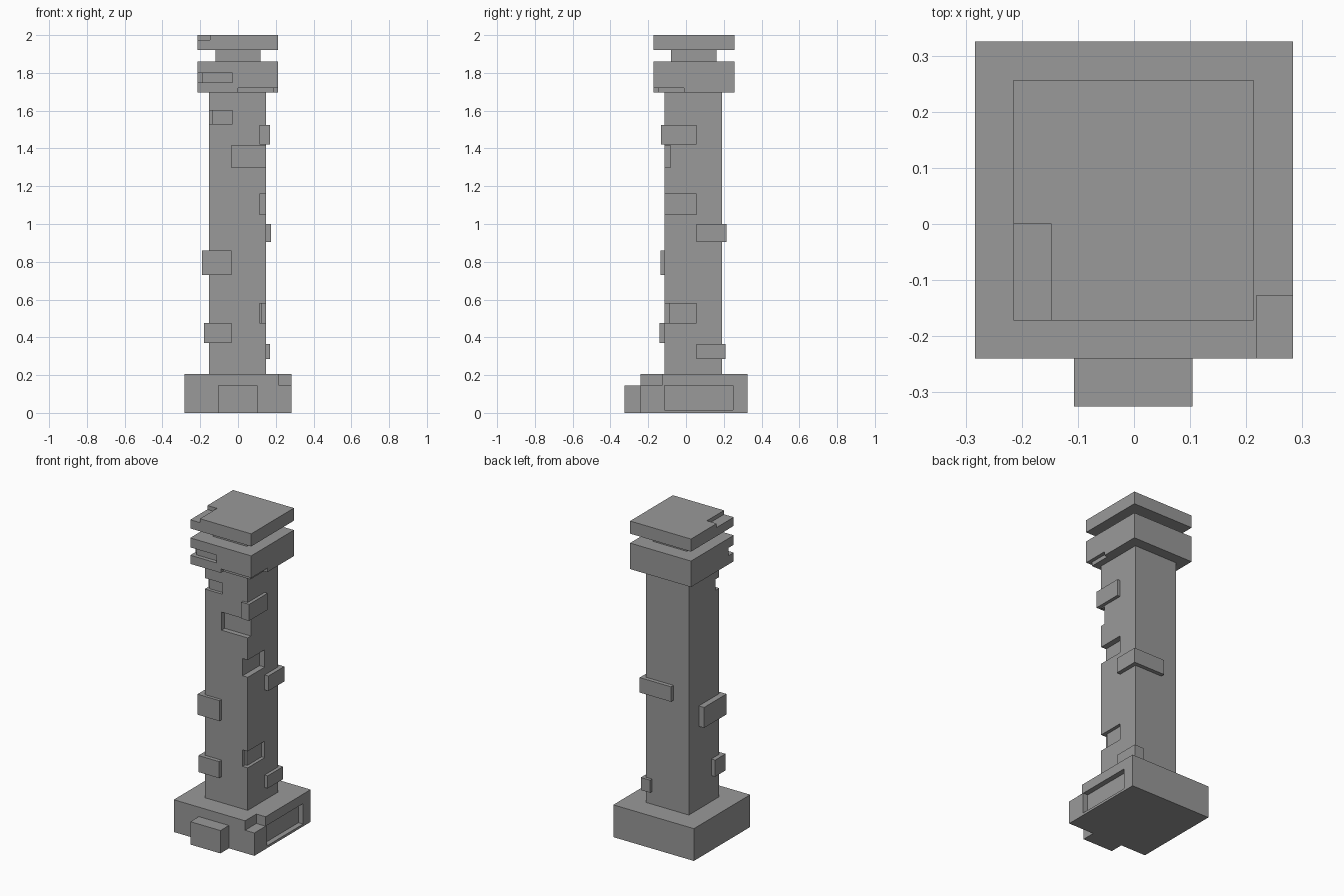
import bpy

cube = bpy.data.objects.get("Cube")
if cube:
    bpy.data.objects.remove(cube, do_unlink=True)

stone = bpy.data.materials.new("grey_stone")
stone.use_nodes = True
colour = (0.32, 0.32, 0.32, 1)
stone.diffuse_color = colour
stone.node_tree.nodes["Principled BSDF"].inputs["Base Color"].default_value = colour


def box(name, x, y, z):
    """Axis-aligned block from (low, high) ranges."""
    bpy.ops.mesh.primitive_cube_add(size=1)
    ob = bpy.context.object
    ob.name = ob.data.name = name
    for v in ob.data.vertices:
        v.co = [r[0] if c < 0 else r[1] for c, r in zip(v.co, (x, y, z))]
    ob.data.materials.append(stone)
    return ob


def carve(target, *cuts):
    """Subtract box-shaped notches from a block."""
    for x, y, z in cuts:
        cutter = box("cutter", x, y, z)
        cutter.hide_render = True
        mod = target.modifiers.new("notch", 'BOOLEAN')
        mod.operation = 'DIFFERENCE'
        mod.solver = 'EXACT'
        mod.object = cutter
        bpy.context.view_layer.objects.active = target
        bpy.ops.object.modifier_apply(modifier=mod.name)
        mesh = cutter.data
        bpy.data.objects.remove(cutter, do_unlink=True)
        bpy.data.meshes.remove(mesh)


OUT = 0.5  # cutters run past the open sides

# Plinth with a chipped corner, a side recess and a front block
plinth = box("plinth", (-0.283, 0.283), (-0.24, 0.325), (0, 0.205))
carve(plinth,
      ((0.218, OUT), (-OUT, -0.127), (0.145, OUT)),
      ((0.25, OUT), (-0.115, 0.25), (0.015, 0.145)))
box("plinth_front_block", (-0.107, 0.104), (-0.325, -0.23), (0, 0.145))

# Shaft with missing stones, mostly at the corners
shaft = box("shaft", (-0.153, 0.149), (-0.115, 0.19), (0.2, 1.73))
carve(shaft,
      ((-OUT, -0.03), (-OUT, -0.095), (1.53, 1.6)),
      ((-OUT, -0.135), (-OUT, -0.075), (1.53, 1.6)),
      ((-0.035, OUT), (-OUT, -0.083), (1.3, 1.415)),
      ((0.113, OUT), (-OUT, 0.055), (1.05, 1.16)),
      ((0.113, OUT), (-OUT, -0.09), (0.475, 0.58)),
      ((0.128, OUT), (-OUT, 0.055), (0.475, 0.58)))

# Stones standing proud of the shaft corners
stones = {
    "upper_front_left_stone": ((0.115, 0.17), (-0.132, 0.055), (1.42, 1.525)),
    "middle_back_left_stone": ((-0.045, 0.175), (0.055, 0.215), (0.905, 1.0)),
    "middle_front_right_stone": ((-0.19, -0.035), (-0.135, 0.09), (0.73, 0.86)),
    "lower_front_right_stone": ((-0.18, -0.035), (-0.14, -0.035), (0.37, 0.475)),
    "lower_back_left_stone": ((0.105, 0.17), (0.055, 0.21), (0.285, 0.365)),
}
for name, ranges in stones.items():
    box(name, *ranges)

# Capital with a chipped lower edge and a corner slot
capital = box("capital", (-0.215, 0.213), (-0.172, 0.257), (1.695, 1.86))
carve(capital,
      ((0, OUT), (-OUT, -0.148), (1.6, 1.72)),
      ((0.19, OUT), (-OUT, -0.01), (1.6, 1.72)),
      ((-OUT, -0.03), (-OUT, -0.147), (1.75, 1.8)),
      ((-OUT, -0.19), (-OUT, -0.12), (1.75, 1.8)))

# Neck and top slab
box("neck", (-0.12, 0.118), (-0.08, 0.162), (1.85, 1.93))
slab = box("top_slab", (-0.215, 0.213), (-0.172, 0.257), (1.92, 2))
carve(slab, ((-OUT, -0.147), (-OUT, 0), (1.975, 2.2)))
